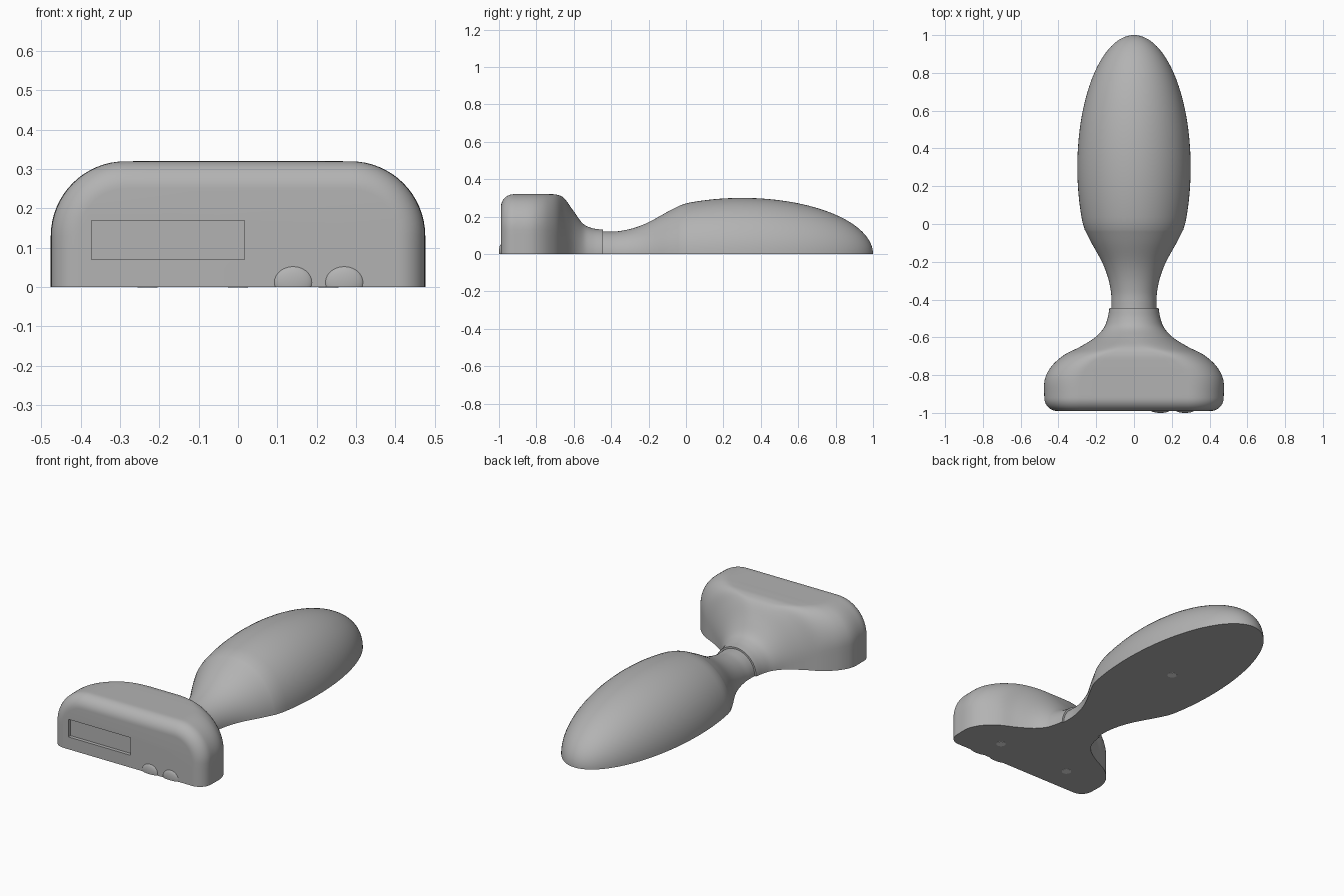
import bpy, bmesh, math
from mathutils import Vector, Matrix

if "Cube" in bpy.data.objects:
    bpy.data.objects.remove(bpy.data.objects["Cube"], do_unlink=True)


def material(name, value):
    m = bpy.data.materials.new(name)
    m.use_nodes = True
    colour = (value, value, value, 1)
    m.diffuse_color = colour
    m.node_tree.nodes["Principled BSDF"].inputs["Base Color"].default_value = colour
    return m


GREY = material("matte grey", 0.45)
LIGHT = material("pale grey", 0.9)


def finish(bm, name, mat, angle=35):
    bmesh.ops.recalc_face_normals(bm, faces=bm.faces[:])
    mesh = bpy.data.meshes.new(name)
    bm.to_mesh(mesh)
    bm.free()
    ob = bpy.data.objects.new(name, mesh)
    bpy.context.collection.objects.link(ob)
    mesh.materials.append(mat)
    smooth(ob, angle)
    return ob


def activate(ob):
    bpy.ops.object.select_all(action="DESELECT")
    ob.select_set(True)
    bpy.context.view_layer.objects.active = ob


def smooth(ob, angle):
    activate(ob)
    bpy.ops.object.shade_smooth_by_angle(angle=math.radians(angle))


def spline(points, steps):
    """Smooth stations through the key stations."""
    p = [Vector(q) for q in points]
    p = [2 * p[0] - p[1]] + p + [2 * p[-1] - p[-2]]
    out = []
    for a, b, c, d in zip(p, p[1:], p[2:], p[3:]):
        for i in range(steps):
            t = i / steps
            out.append(b + (c - a) * t / 2 + (2 * a - 5 * b + 4 * c - d) * t * t / 2
                       + (3 * b - a - 3 * c + d) * t ** 3 / 2)
    return out + [p[-2]]


def section(w, h, r):
    """Flat-bottomed arch: half width, height, corner radius."""
    r = min(w, h, r)
    right = [(w, (h - r) * i / 4) for i in range(4)]
    for i in range(17):
        a = math.pi / 2 * i / 16
        right.append((w - r + r * math.cos(a), h - r + r * math.sin(a)))
    right += [((w - r) * (1 - i / 4), h) for i in range(1, 4)]
    return right + [(0, h)] + [(-x, z) for x, z in reversed(right)]


def loft(name, stations, mat):
    bm = bmesh.new()
    rings = [[bm.verts.new((x, y, z)) for x, z in section(w, h, r)]
             for y, w, h, r in stations]
    n = len(rings[0])
    for a, b in zip(rings, rings[1:]):
        for i in range(n):
            j = (i + 1) % n
            bm.faces.new((a[i], a[j], b[j], b[i]))
    bm.faces.new(rings[0])
    bm.faces.new(rings[-1])
    bmesh.ops.remove_doubles(bm, verts=bm.verts[:], dist=0.00005)
    return finish(bm, name, mat)


# Handle: half egg running down into a slim neck
neck = spline([(-0.47, 0.121), (-0.42, 0.12), (-0.36, 0.122), (-0.28, 0.139),
               (-0.2, 0.17), (-0.1, 0.225), (-0.03, 0.261)], 6)
egg = []
for i in range(49):
    a = math.radians(114.5) * (1 - i / 48)
    egg.append((0.3 + 0.7 * math.cos(a), max(0.3 * math.sin(a), 0.001)))
profile = list(neck) + egg
loft("handle", [(y, r, r, r) for y, r in profile], GREY)

# Head: neck collar flaring into a wide rounded block
head = spline([(-0.445, 0.13, 0.13, 0.13), (-0.5, 0.14, 0.138, 0.138),
               (-0.55, 0.16, 0.162, 0.16), (-0.6, 0.205, 0.228, 0.2),
               (-0.65, 0.285, 0.297, 0.23), (-0.69, 0.365, 0.317, 0.21),
               (-0.74, 0.425, 0.32, 0.195), (-0.79, 0.46, 0.32, 0.19),
               (-0.84, 0.475, 0.32, 0.19), (-0.92, 0.475, 0.32, 0.19)], 5)
head = [tuple(s) for s in head]
F = 0.07
for i in range(1, 11):
    a = math.pi / 2 * i / 10
    d = F * (1 - math.cos(a))
    head.append((-0.92 - F * math.sin(a), 0.475 - d, 0.32 - d, 0.19 - d))
body = loft("head", head, GREY)

# Display recess cut into the front
bm = bmesh.new()
bmesh.ops.create_cube(bm, size=1, matrix=Matrix.LocRotScale(
    Vector((-0.178, -0.99, 0.12)), None, Vector((0.39, 0.04, 0.1))))
cutter = finish(bm, "display_cutter", GREY)
cutter.hide_render = True
cut = body.modifiers.new("display recess", "BOOLEAN")
cut.object = cutter
cut.solver = "EXACT"
activate(body)
bpy.ops.object.modifier_apply(modifier=cut.name)
bpy.data.objects.remove(cutter, do_unlink=True)
smooth(body, 35)

# Two soft buttons low on the front
for name, x in (("inner_button", 0.14), ("outer_button", 0.27)):
    bm = bmesh.new()
    bmesh.ops.create_uvsphere(bm, u_segments=32, v_segments=16, radius=1,
                              matrix=Matrix.LocRotScale(Vector((x, -0.986, 0.012)), None,
                                                        Vector((0.05, 0.014, 0.042))))
    cut = bmesh.ops.bisect_plane(bm, geom=bm.verts[:] + bm.edges[:] + bm.faces[:],
                                 plane_co=(0, 0, 0), plane_no=(0, 0, 1), clear_inner=True)
    bmesh.ops.holes_fill(bm, edges=[e for e in bm.edges if e.is_boundary])
    finish(bm, name, GREY)

# Small round pads on the underside
for name, x, y in (("handle_pad", 0, 0.32), ("left_pad", 0.23, -0.84), ("right_pad", -0.23, -0.84)):
    bm = bmesh.new()
    bmesh.ops.create_cone(bm, cap_ends=True, segments=32, radius1=0.025, radius2=0.025,
                          depth=0.004, matrix=Matrix.Translation((x, y, 0.001)))
    finish(bm, name, LIGHT)
